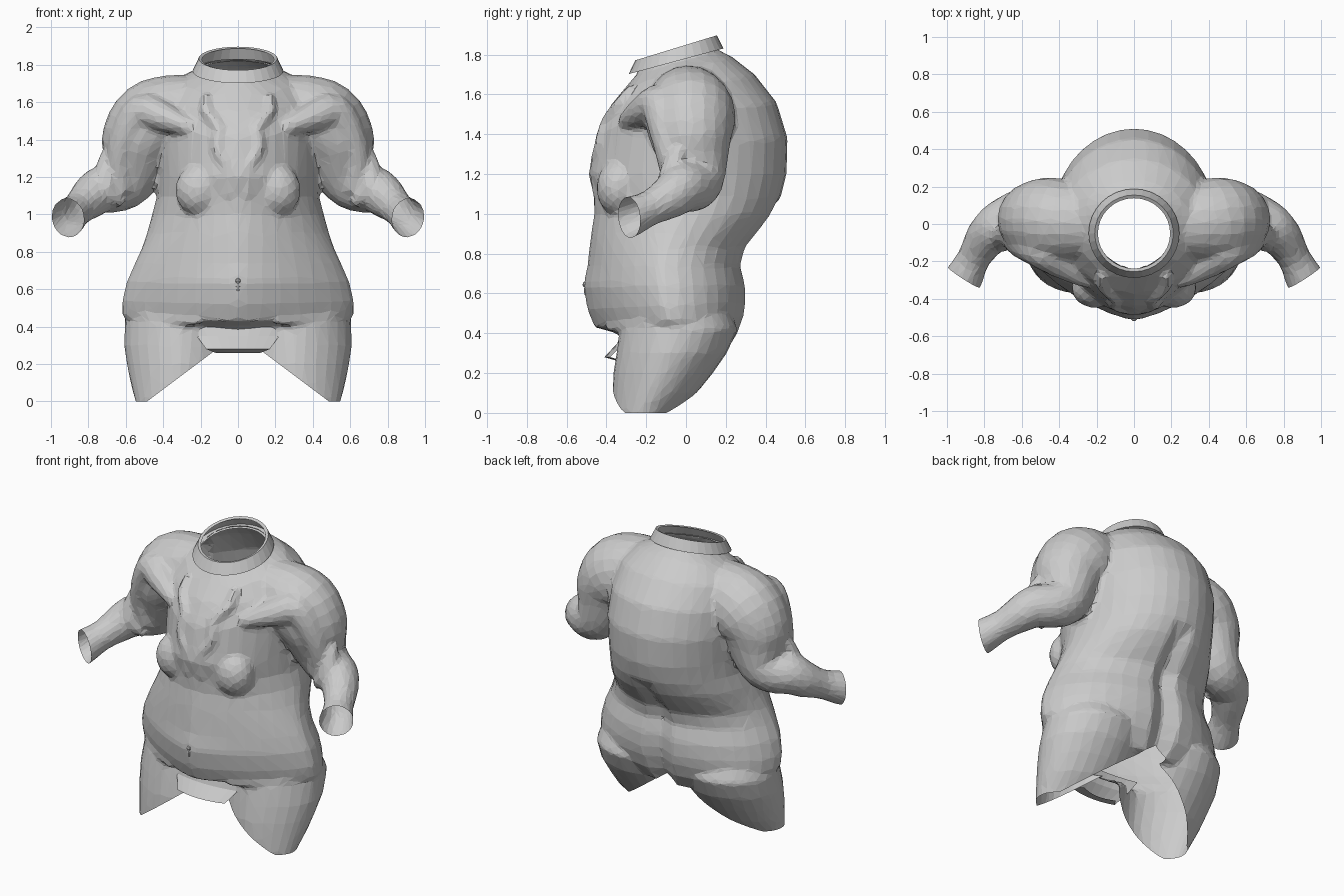
import bpy, bmesh
from math import sin, cos, pi, copysign
from mathutils import Vector

if "Cube" in bpy.data.objects:
    bpy.data.objects.remove(bpy.data.objects["Cube"])

grey = bpy.data.materials.new("soft grey")
grey.use_nodes = True
grey.diffuse_color = (0.6, 0.6, 0.6, 1)
grey.node_tree.nodes["Principled BSDF"].inputs["Base Color"].default_value = (0.6, 0.6, 0.6, 1)


def finish(bm, name):
    bmesh.ops.recalc_face_normals(bm, faces=bm.faces)
    mesh = bpy.data.meshes.new(name)
    bm.to_mesh(mesh)
    bm.free()
    mesh.materials.append(grey)
    obj = bpy.data.objects.new(name, mesh)
    bpy.context.collection.objects.link(obj)
    return obj


def loft(bm, rings, closed=True, caps=False):
    """Skin a list of equal-length point rings."""
    rows = [[bm.verts.new(p) for p in ring] for ring in rings]
    n = len(rows[0])
    for a, b in zip(rows, rows[1:]):
        for i in range(n if closed else n - 1):
            j = (i + 1) % n
            bm.faces.new((a[i], a[j], b[j], b[i]))
    if caps:
        bm.faces.new(rows[0])
        bm.faces.new(rows[-1])


def oval(sides, power):
    """Unit oval whose front half is pointed when power is below 2."""
    points = []
    for k in range(sides):
        c, s = cos(2 * pi * k / sides), sin(2 * pi * k / sides)
        e = 2 / power if s < 0 else 1
        points.append((copysign(abs(c) ** e, c), copysign(abs(s) ** e, s)))
    return points


def smooth_path(points, steps):
    """Catmull-Rom samples through tuples of any length."""
    pts = [points[0], *points, points[-1]]
    out = []
    for p, q, r, s in zip(pts, pts[1:], pts[2:], pts[3:]):
        for k in range(steps):
            t = k / steps
            out.append([b + 0.5 * t * (c - a + t * (2 * a - 5 * b + 4 * c - d
                        + t * (3 * (b - c) + d - a))) for a, b, c, d in zip(p, q, r, s)])
    return out + [list(points[-1])]


def tube(bm, points, sides=20, steps=3):
    """Capped tube along (x, y, z, radius) points."""
    samples = smooth_path(points, steps)
    rings = []
    for i, (x, y, z, r) in enumerate(samples):
        before = Vector(samples[max(i - 1, 0)][:3])
        after = Vector(samples[min(i + 1, len(samples) - 1)][:3])
        t = (after - before).normalized()
        u = t.cross(Vector((0, 1, 0))).normalized()
        v = t.cross(u)
        rings.append([Vector((x, y, z)) + r * (u * c + v * s) for c, s in oval(sides, 2)])
    loft(bm, rings, caps=True)


def ball(bm, centre, size, segments):
    verts = bmesh.ops.create_uvsphere(bm, u_segments=segments, v_segments=segments // 2,
                                      radius=1)["verts"]
    bmesh.ops.scale(bm, vec=size, verts=verts)
    bmesh.ops.translate(bm, vec=centre, verts=verts)


body = bmesh.new()

# Torso: front height, back height, half width, front y, back y
sections = [
    (1.82, 1.95, 0.18, -0.23, 0.14), (1.71, 1.83, 0.205, -0.24, 0.15),
    (1.64, 1.79, 0.32, -0.30, 0.23), (1.55, 1.70, 0.40, -0.375, 0.345),
    (1.42, 1.56, 0.43, -0.445, 0.455), (1.30, 1.38, 0.435, -0.47, 0.51),
    (1.20, 1.20, 0.43, -0.49, 0.505), (1.10, 1.08, 0.435, -0.465, 0.475),
    (1.00, 0.99, 0.46, -0.46, 0.43), (0.91, 0.90, 0.485, -0.475, 0.36),
    (0.83, 0.83, 0.51, -0.485, 0.30), (0.74, 0.74, 0.55, -0.495, 0.28),
    (0.64, 0.64, 0.595, -0.515, 0.305), (0.52, 0.55, 0.62, -0.495, 0.305),
    (0.43, 0.49, 0.62, -0.46, 0.295), (0.40, 0.40, 0.57, -0.35, 0.265),
    (0.34, 0.30, 0.42, -0.28, 0.20)]
rings = []
for zf, zb, w, yf, yb in sections:
    mid, half = (yf + yb) / 2, (yb - yf) / 2
    power = 1.37 + 0.4 * min(max((zf - 0.6) / 0.5, 0), 1)
    ring = []
    for k, (c, s) in enumerate(oval(36, power)):
        # centre cleft on the lower back
        cleft = 0.05 if k == 9 and zb < 1 else 0
        ring.append((w * c, mid + half * s - cleft, zf + (zb - zf) * (1 + s) / 2))
    rings.append(ring)
loft(body, rings, caps=True)

# Thigh: height, inner x, outer x, front y, back y
thigh = [
    (0.54, 0.05, 0.56, -0.26, 0.20), (0.42, 0.005, 0.605, -0.33, 0.26),
    (0.30, 0.005, 0.61, -0.35, 0.205), (0.20, 0.02, 0.595, -0.365, 0.135),
    (0.10, 0.06, 0.575, -0.37, 0.055), (0.0, 0.10, 0.55, -0.37, -0.05),
    (-0.06, 0.14, 0.53, -0.35, -0.10)]
loft(body, [[((xi + xo) / 2 + (xo - xi) / 2 * c, (yf + yb) / 2 + (yb - yf) / 2 * s, z)
             for c, s in oval(28, 1.75)] for z, xi, xo, yf, yb in thigh], caps=True)

# Sleeve with puffed shoulder, baggy elbow and flared cuff
tube(body, [
    (0.18, 0.0, 1.56, 0.18), (0.33, 0.01, 1.54, 0.21), (0.45, 0.02, 1.49, 0.23),
    (0.525, 0.025, 1.39, 0.21), (0.55, 0.04, 1.28, 0.175), (0.59, 0.05, 1.18, 0.145),
    (0.66, 0.03, 1.14, 0.13), (0.735, -0.02, 1.13, 0.125), (0.795, -0.08, 1.085, 0.11),
    (0.855, -0.18, 1.03, 0.088), (0.91, -0.285, 0.985, 0.103), (0.955, -0.37, 0.95, 0.11)])

# Breast, and cloth folds on the shoulder, chest, elbow and hip
ball(body, (0.205, -0.34, 1.13), (0.13, 0.11, 0.14), 24)
tube(body, [(0.24, -0.31, 1.46, 0.04), (0.40, -0.21, 1.52, 0.08), (0.51, -0.13, 1.55, 0.10),
            (0.59, -0.10, 1.43, 0.09), (0.635, -0.08, 1.29, 0.07),
            (0.62, -0.05, 1.12, 0.06)], 14)
tube(body, [(0.17, -0.27, 1.64, 0.02), (0.17, -0.335, 1.55, 0.03), (0.10, -0.395, 1.46, 0.035),
            (0.11, -0.425, 1.35, 0.035), (0.05, -0.455, 1.24, 0.03),
            (0.05, -0.45, 1.10, 0.02)], 10)
tube(body, [(0.68, -0.01, 1.35, 0.03), (0.71, -0.06, 1.26, 0.05), (0.70, -0.10, 1.14, 0.05),
            (0.62, -0.07, 1.06, 0.03)], 10)
tube(body, [(0.20, -0.39, 0.43, 0.02), (0.36, -0.29, 0.44, 0.035), (0.50, -0.19, 0.46, 0.035),
            (0.59, -0.07, 0.49, 0.025)], 10)

# Fuse the parts into one faceted skin
solid = finish(body, "body_solid")
remesh = solid.modifiers.new("Fuse", 'REMESH')
remesh.mode = 'VOXEL'
remesh.voxel_size = 0.018
soften = solid.modifiers.new("Soften", 'SMOOTH')
soften.factor = 0.5
soften.iterations = 3
solid.modifiers.new("Facet", 'DECIMATE').ratio = 0.07
fused = bpy.data.meshes.new_from_object(
    solid.evaluated_get(bpy.context.evaluated_depsgraph_get()))
bpy.data.objects.remove(solid)

# Trim one half at the middle, neck, cuff and leg hem, leaving it hollow
skin = bmesh.new()
skin.from_mesh(fused)
bpy.data.meshes.remove(fused)
for point, outward in (((0, 0, 0), (-1, 0, 0)), ((0, 0, 1.79), (0, -0.27, 1)),
                       ((0.91, -0.285, 0.985), (0.54, -0.84, -0.1)),
                       ((0.46, 0, 0.02), (-0.27, 0, -0.36)), ((0, 0, 0), (0, 0, -1))):
    bmesh.ops.bisect_plane(skin, geom=skin.verts[:] + skin.edges[:] + skin.faces[:],
                           plane_co=point, plane_no=outward, clear_outer=True)
finish(skin, "body_suit").modifiers.new("Mirror", 'MIRROR')

# Collar: slanted band, higher at the nape
rings = []
for front, back, grow in ((0, 0, 0.0), (0, 0, 0.038), (0.06, 0.075, 0.005), (0.055, 0.07, -0.012)):
    ring = []
    for c, s in oval(32, 2):
        y = -0.05 + (0.20 + grow) * s
        ring.append(((0.205 + grow) * c, y, 1.78 + 0.27 * y + front + (back - front) * (1 + s) / 2))
    rings.append(ring)
collar = bmesh.new()
loft(collar, rings)
finish(collar, "collar")

# Front flap under the belly
rows = ((0.43, -0.32, 0.27), (0.35, -0.345, 0.22), (0.28, -0.41, 0.17), (0.26, -0.34, 0.12))
flap = bmesh.new()
loft(flap, [[(w * t / 4, y + 0.03 * (t / 4) ** 2, z) for t in range(-4, 5)]
            for z, y, w in rows], closed=False)
finish(flap, "front_flap")

# Navel
navel = bmesh.new()
ball(navel, (0, -0.508, 0.645), (0.015, 0.012, 0.015), 8)
ball(navel, (0, -0.503, 0.615), (0.012, 0.01, 0.03), 8)
finish(navel, "navel")
